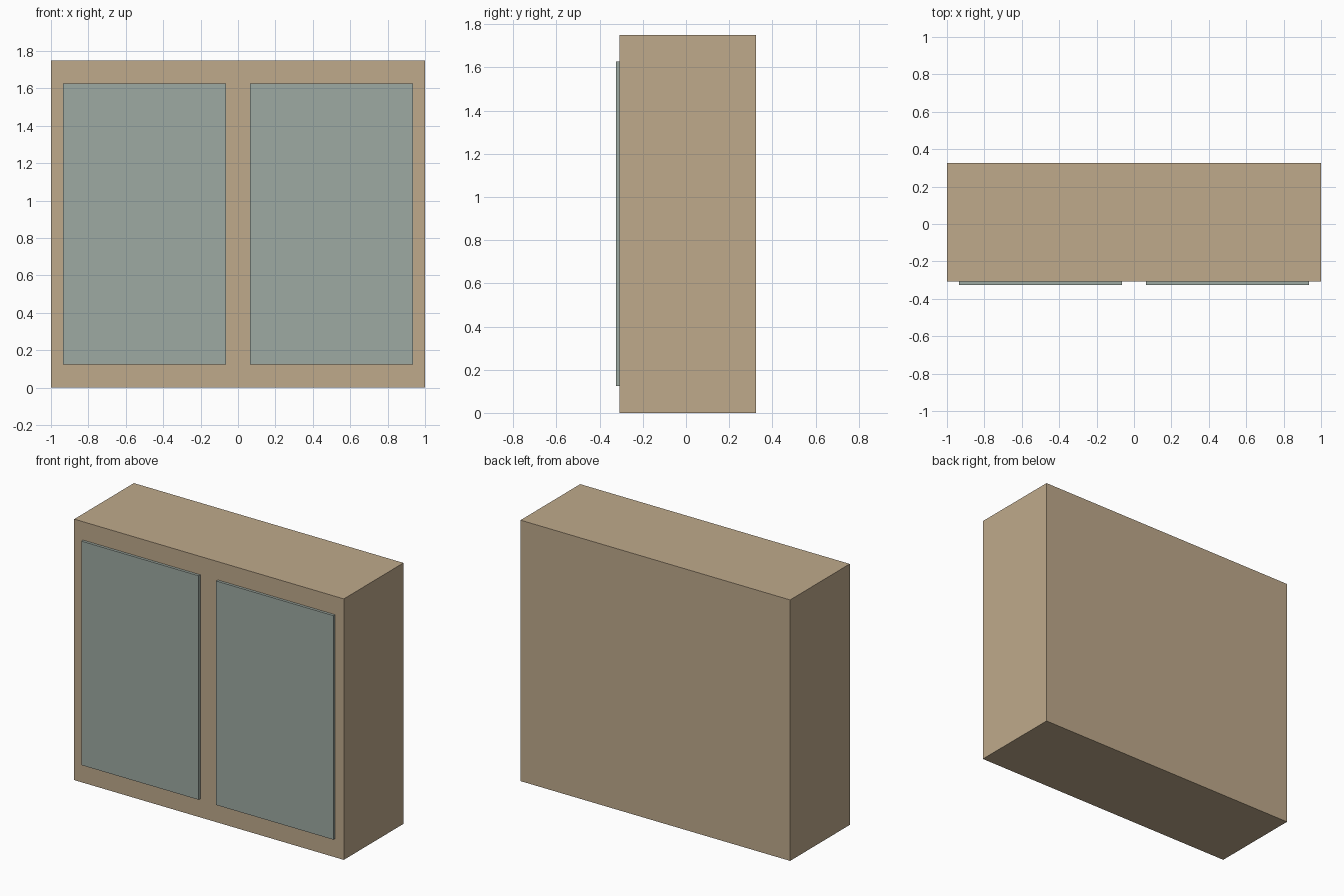
import bpy

if "Cube" in bpy.data.objects:
    bpy.data.objects.remove(bpy.data.objects["Cube"])


def material(name, color):
    mat = bpy.data.materials.new(name)
    mat.diffuse_color = color
    mat.use_nodes = True
    mat.node_tree.nodes["Principled BSDF"].inputs["Base Color"].default_value = mat.diffuse_color
    return mat


def box(name, low, high, mat):
    center = [(a + b) / 2 for a, b in zip(low, high)]
    size = [b - a for a, b in zip(low, high)]
    bpy.ops.mesh.primitive_cube_add(size=1, location=center)
    obj = bpy.context.object
    obj.name = name
    obj.scale = size
    bpy.ops.object.transform_apply(location=False, rotation=False, scale=True)
    obj.data.materials.append(mat)
    return obj


wood = material("wood", (0.52, 0.40, 0.26, 1))
door_paint = material("door_paint", (0.34, 0.40, 0.36, 1))

FRONT = -0.307  # front plane of the cabinet

# Cabinet body
box("cabinet_body", (-1, FRONT, 0), (1, 0.325, 1.75), wood)

# Two raised door panels on the front
for name, x in (("left_door", -0.5), ("right_door", 0.5)):
    box(name, (x - 0.435, -0.325, 0.125), (x + 0.435, FRONT, 1.627), door_paint)
